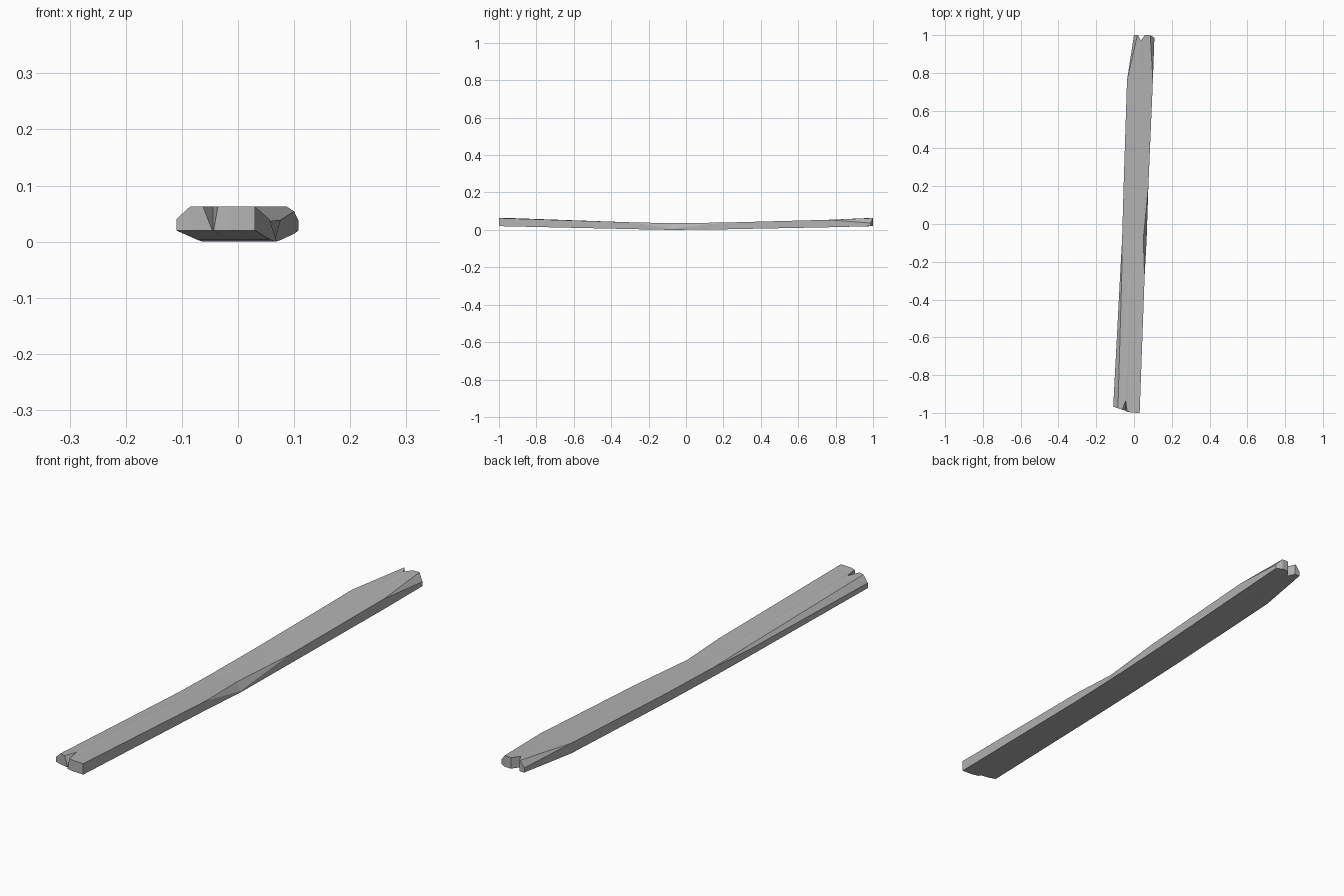
import bpy
import bmesh

cube = bpy.data.objects.get("Cube")
if cube:
    bpy.data.objects.remove(cube, do_unlink=True)

# Weathered grey wood
wood = bpy.data.materials.new("grey wood")
wood.use_nodes = True
wood.diffuse_color = (0.45, 0.45, 0.45, 1)
wood.node_tree.nodes["Principled BSDF"].inputs["Base Color"].default_value = wood.diffuse_color

SHARP = (0, 0)
FRONT_CRACK = (0.34, 0.47, 0.53)
BACK_CRACK = (0.2, 0.33, 0.53)


def ragged(x, y):
    """Skew the sawn ends so they are not quite square."""
    if y == -1:
        return y + max(0, -0.01 - x) * 0.33
    if y == 1:
        return y - max(0, x - 0.085) * 0.6
    return y


def section(y, left, right, low, high, chip_l, chip_r,
            crack=FRONT_CRACK, depth=SHARP, pinch=0):
    """Bottom and top rows of points across the plank, left to right.

    The chips wear the upper edges; the crack gives start, tip and end across
    the width, and its depth at the top and the bottom of the plank.
    """
    width = right - left
    start, tip, end = [left + width * c for c in crack]
    middle = left + width * 0.68
    columns = [left, left + chip_l[0], start, tip, end, middle, right - chip_r[0], right]
    bottom, top = [], []
    for i, x in enumerate(columns):
        z = high
        if i == 0:
            z -= chip_l[1]
        elif i == len(columns) - 1:
            z -= chip_r[1]
        low_x = x + (tip - x) * pinch if x in (start, end) else x
        deep = depth if x == tip else SHARP
        top.append((x, ragged(x, y) + deep[0], z))
        bottom.append((low_x, ragged(x, y) + deep[1], low))
    return bottom, top


def build_plank(name, sections):
    """Skin the sections and close both ends with strips that follow the cracks."""
    bm = bmesh.new()
    rows = [[[bm.verts.new(p) for p in row] for row in pair] for pair in sections]
    rings = [bottom + top[::-1] for bottom, top in rows]
    n = len(rings[0])
    for a, b in zip(rings, rings[1:]):
        for i in range(n):
            j = (i + 1) % n
            bm.faces.new((a[i], a[j], b[j], b[i]))
    for bottom, top in (rows[0], rows[-1]):
        for i in range(len(bottom) - 1):
            bm.faces.new((bottom[i], bottom[i + 1], top[i + 1], top[i]))
    bmesh.ops.remove_doubles(bm, verts=bm.verts[:], dist=0.0002)
    bm.normal_update()
    bmesh.ops.recalc_face_normals(bm, faces=bm.faces[:])
    mesh = bpy.data.meshes.new(name)
    bm.to_mesh(mesh)
    bm.free()
    mesh.materials.append(wood)
    obj = bpy.data.objects.new(name, mesh)
    bpy.context.scene.collection.objects.link(obj)


# Front crack closes towards the underside, back crack goes right through
build_plank("plank", [
    section(-1, -0.11, 0.03, 0.02, 0.063, (0.025, 0.023), SHARP,
            depth=(0.055, 0), pinch=0.9),
    section(-0.28, -0.074, 0.056, 0.004, 0.04, (0.009, 0.01), SHARP),
    section(-0.08, -0.063, 0.067, 0, 0.036, SHARP, (0.018, 0.03)),
    section(0.2, -0.055, 0.076, 0.003, 0.039, SHARP, SHARP),
    section(0.76, -0.037, 0.1, 0.014, 0.054, SHARP, SHARP),
    section(1, 0, 0.108, 0.02, 0.063, (0.018, 0.025), (0.022, 0.026),
            crack=BACK_CRACK, depth=(-0.03, -0.03)),
])
